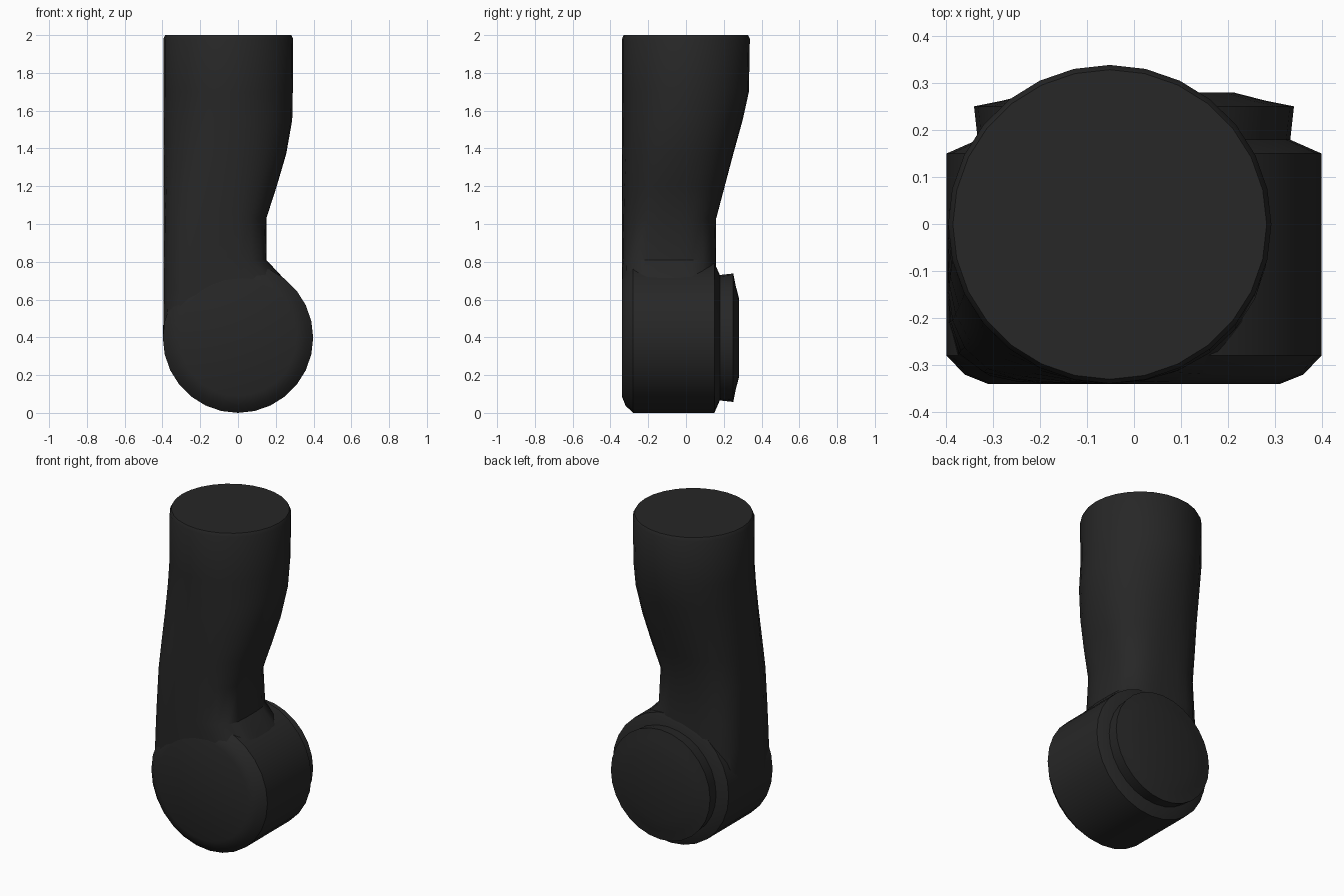
import bpy, bmesh, math

if "Cube" in bpy.data.objects:
    bpy.data.objects.remove(bpy.data.objects["Cube"])

SIDES = 28
black = bpy.data.materials.new("black")
black.diffuse_color = (0.02, 0.02, 0.02, 1)
black.use_nodes = True
black.node_tree.nodes["Principled BSDF"].inputs["Base Color"].default_value = black.diffuse_color


def loft(name, rings):
    """Skin a list of closed point rings and cap both ends."""
    bm = bmesh.new()
    loops = [[bm.verts.new(p) for p in ring] for ring in rings]
    for a, b in zip(loops, loops[1:]):
        n = len(a)
        for i in range(n):
            j = (i + 1) % n
            bm.faces.new((a[i], a[j], b[j], b[i]))
    bm.faces.new(loops[0])
    bm.faces.new(loops[-1])
    bmesh.ops.recalc_face_normals(bm, faces=bm.faces)
    mesh = bpy.data.meshes.new(name)
    bm.to_mesh(mesh)
    bm.free()
    mesh.materials.append(black)
    obj = bpy.data.objects.new(name, mesh)
    bpy.context.collection.objects.link(obj)
    bpy.ops.object.select_all(action='DESELECT')
    obj.select_set(True)
    bpy.context.view_layer.objects.active = obj
    bpy.ops.object.shade_smooth_by_angle(angle=math.radians(35))
    return obj


def drum_ring(y, r, zc=0.398):
    return [(r * math.cos(t), y, zc + r * math.sin(t))
            for t in (2 * math.pi * i / SIDES for i in range(SIDES))]


def arm_ring(z, x0, x1, y0, y1, power):
    """Superellipse: power 2 is round, higher is boxier."""
    pts = []
    for i in range(SIDES):
        t = 2 * math.pi * i / SIDES
        c, s = math.cos(t), math.sin(t)
        k = (abs(c) ** power + abs(s) ** power) ** (-1 / power)
        pts.append(((x0 + x1) / 2 + (x1 - x0) / 2 * c * k,
                    (y0 + y1) / 2 + (y1 - y0) / 2 * s * k, z))
    return pts


# joint drum with rounded front rim and chamfered back rim
loft("joint_drum", [drum_ring(y, r) for y, r in (
    (-0.34, 0.31), (-0.32, 0.36), (-0.28, 0.398),
    (0.15, 0.398), (0.18, 0.33))])

# slightly domed cap on the back of the drum
loft("joint_cap", [drum_ring(y, r) for y, r in (
    (0.16, 0.33), (0.25, 0.34), (0.262, 0.28), (0.28, 0.21))])

# arm: boxy at the drum, narrowing to a waist, round at the top
sections = (
    (0.40, -0.396, 0.385, -0.339, 0.160, 5.5),
    (0.65, -0.395, 0.300, -0.339, 0.160, 4.5),
    (0.81, -0.395, 0.150, -0.339, 0.160, 3.6),
    (1.03, -0.395, 0.150, -0.339, 0.160, 3.0),
    (1.20, -0.395, 0.205, -0.339, 0.205, 2.6),
    (1.37, -0.395, 0.255, -0.339, 0.250, 2.3),
    (1.55, -0.395, 0.287, -0.339, 0.300, 2.1),
    (1.70, -0.395, 0.290, -0.339, 0.333, 2.0),
    (1.98, -0.395, 0.292, -0.339, 0.338, 2.0),
    (2.00, -0.385, 0.282, -0.330, 0.328, 2.0),
)
loft("arm", [arm_ring(*s) for s in sections])
